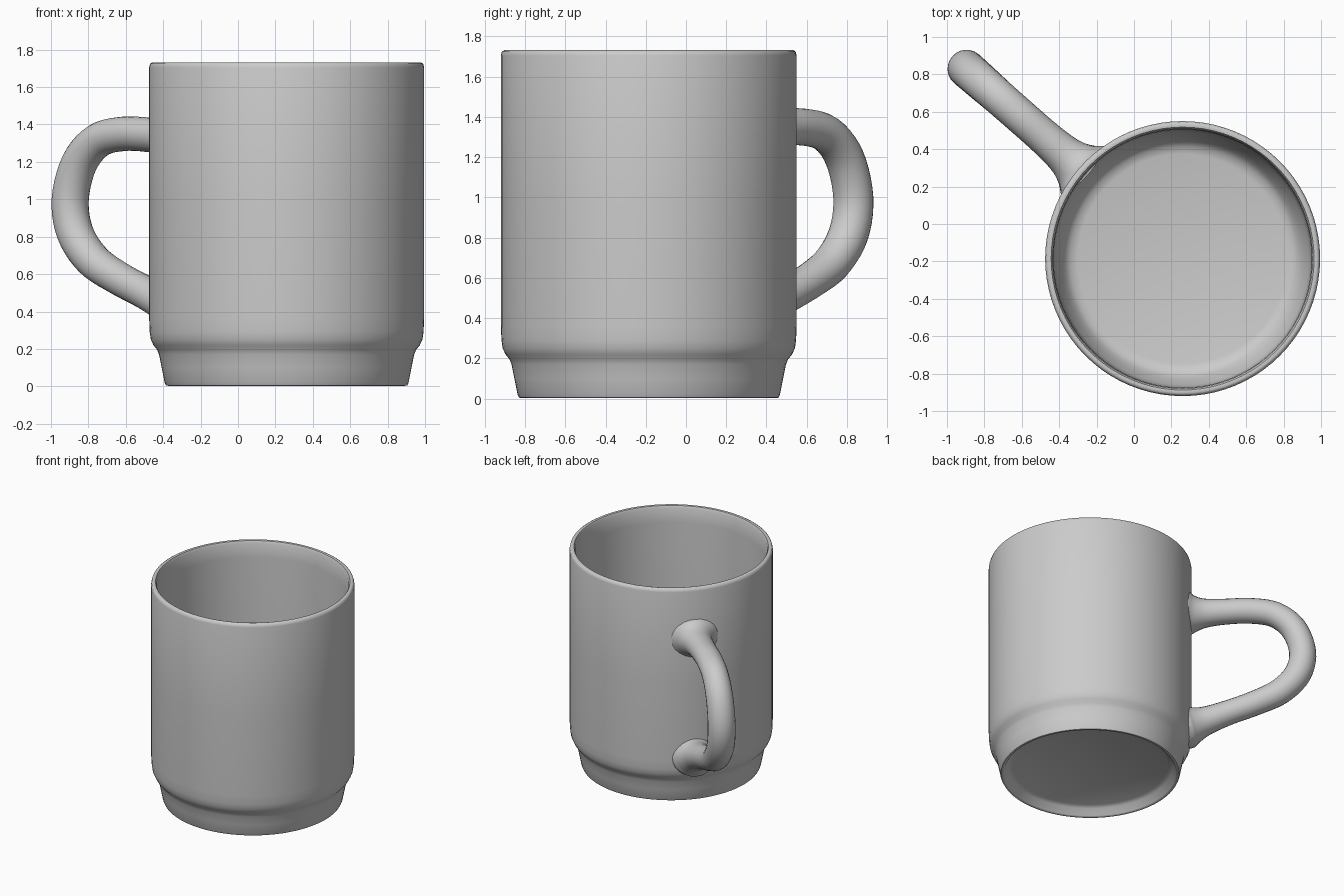
import bpy, bmesh, math
from mathutils import Vector

if "Cube" in bpy.data.objects:
    bpy.data.objects.remove(bpy.data.objects["Cube"])

CENTER = Vector((0.26, -0.185, 0))
HANDLE_ANGLE = math.radians(138.7)


def finish(bm, name, angle):
    bmesh.ops.recalc_face_normals(bm, faces=bm.faces)
    mesh = bpy.data.meshes.new(name)
    bm.to_mesh(mesh)
    bm.free()
    ob = bpy.data.objects.new(name, mesh)
    bpy.context.collection.objects.link(ob)
    ob.location = CENTER
    bpy.ops.object.select_all(action='DESELECT')
    ob.select_set(True)
    bpy.context.view_layer.objects.active = ob
    bpy.ops.object.shade_smooth_by_angle(angle=math.radians(angle))
    return ob


def bridge(bm, a, b):
    n = len(a)
    for i in range(n):
        j = (i + 1) % n
        bm.faces.new((a[i], a[j], b[j], b[i]))


def catmull(points, steps):
    # Smooth curve through the given points
    pts = [2 * points[0] - points[1]] + points + [2 * points[-1] - points[-2]]
    out = []
    for i in range(1, len(pts) - 2):
        p0, p1, p2, p3 = pts[i - 1:i + 3]
        for s in range(steps):
            t = s / steps
            out.append(0.5 * (2 * p1 + (p2 - p0) * t
                              + (2 * p0 - 5 * p1 + 4 * p2 - p3) * t * t
                              + (3 * p1 - p0 - 3 * p2 + p3) * t ** 3))
    return out + [points[-1]]


# Cup body: lathed profile (radius, z) from recessed underside to inner floor
profile = [(0.565, 0.07), (0.595, 0.055), (0.622, 0.01), (0.632, 0.003), (0.645, 0.005),
           (0.652, 0.02), (0.668, 0.10), (0.682, 0.17), (0.692, 0.195), (0.712, 0.22),
           (0.726, 0.25), (0.732, 0.29), (0.735, 0.36), (0.735, 1.0), (0.735, 1.705),
           (0.730, 1.725), (0.718, 1.732), (0.703, 1.729), (0.694, 1.71),
           (0.690, 1.6), (0.688, 0.9), (0.686, 0.33), (0.675, 0.27), (0.650, 0.22),
           (0.630, 0.17), (0.600, 0.14), (0.560, 0.13)]
SIDES = 80
bm = bmesh.new()
rings = []
for r, z in profile:
    rings.append([bm.verts.new((r * math.cos(2 * math.pi * i / SIDES),
                                r * math.sin(2 * math.pi * i / SIDES), z))
                  for i in range(SIDES)])
for a, b in zip(rings, rings[1:]):
    bridge(bm, a, b)
bm.faces.new(rings[0])
bm.faces.new(rings[-1])
finish(bm, "cup_body", 50)

# Handle: swept loop (distance from cup axis, z, thickness) flaring at both roots
path = [Vector(p) for p in [
    (0.712, 1.33, 0.170), (0.76, 1.33, 0.132), (0.84, 1.335, 0.104), (0.98, 1.345, 0.093),
    (1.16, 1.35, 0.092), (1.34, 1.315, 0.093), (1.475, 1.195, 0.096), (1.54, 1.0, 0.098),
    (1.505, 0.82, 0.098), (1.38, 0.675, 0.095), (1.20, 0.58, 0.090), (1.0, 0.50, 0.090),
    (0.84, 0.435, 0.104), (0.76, 0.405, 0.132), (0.712, 0.39, 0.165)]]
curve = catmull(path, 5)
out_dir = Vector((math.cos(HANDLE_ANGLE), math.sin(HANDLE_ANGLE), 0))
side = Vector((-out_dir.y, out_dir.x, 0))
up = Vector((0, 0, 1))
bm = bmesh.new()
rings = []
for i, p in enumerate(curve):
    if i == 0:
        t = Vector((1, 0))
    elif i == len(curve) - 1:
        t = Vector((-1, 0))
    else:
        t = (curve[i + 1] - curve[i - 1]).xy.normalized()
    normal = out_dir * -t.y + up * t.x
    c = out_dir * p.x + up * p.y
    rings.append([bm.verts.new(c + p.z * (normal * math.cos(a) + side * 1.03 * math.sin(a)))
                  for a in (2 * math.pi * k / 24 for k in range(24))])
for a, b in zip(rings, rings[1:]):
    bridge(bm, a, b)
bm.faces.new(rings[0])
bm.faces.new(rings[-1])
finish(bm, "handle", 60)
